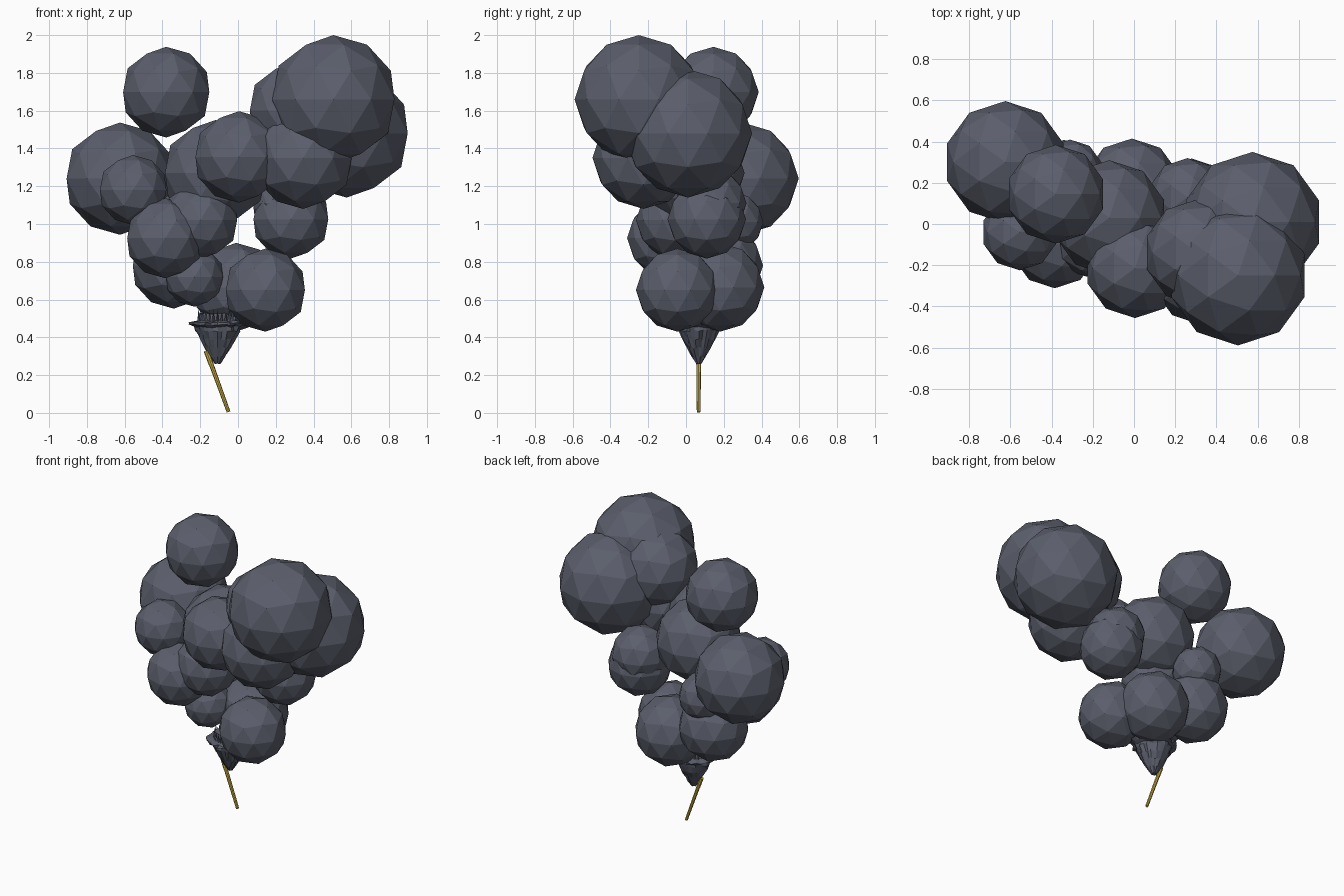
import bpy, bmesh, math, random
from mathutils import Vector

if "Cube" in bpy.data.objects:
    bpy.data.objects.remove(bpy.data.objects["Cube"])
random.seed(4)


def material(name, color):
    m = bpy.data.materials.new(name)
    m.use_nodes = True
    m.diffuse_color = color
    m.node_tree.nodes["Principled BSDF"].inputs["Base Color"].default_value = color
    return m


SLATE = material("slate_grey", (0.105, 0.114, 0.15, 1))
BRASS = material("brass_yellow", (0.62, 0.45, 0.06, 1))


def finish(name, bm, mat):
    bmesh.ops.recalc_face_normals(bm, faces=bm.faces)
    me = bpy.data.meshes.new(name)
    bm.to_mesh(me)
    bm.free()
    me.materials.append(mat)
    ob = bpy.data.objects.new(name, me)
    bpy.context.collection.objects.link(ob)
    return ob


# Faceted puffs: x, y, z, radius
PUFFS = [
    (.505, -.25, 1.66, .34), (.575, .01, 1.48, .34), (.31, -.14, 1.60, .26),
    (.345, -.225, 1.35, .27), (.005, -.215, 1.355, .242), (-.38, .145, 1.698, .24),
    (-.625, .30, 1.24, .297), (-.555, -.04, 1.18, .185), (-.385, -.10, .925, .212),
    (-.34, .18, .78, .228), (-.23, .0, .72, .158), (-.01, .18, .665, .235),
    (.145, -.045, .65, .22), (.28, .11, 1.025, .208), (.26, .13, 1.11, .19),
    (-.12, .03, 1.27, .28), (-.20, -.06, 1.02, .205), (-.31, .25, 1.01, .16),
]
for i, (x, y, z, r) in enumerate(PUFFS):
    bm = bmesh.new()
    bmesh.ops.create_icosphere(bm, subdivisions=2, radius=r)
    ob = finish(f"puff_{i + 1:02d}", bm, SLATE)
    ob.location = (x, y, z)

# Ragged nozzle: jittered rings lofted from the tip to the flared rim
PROFILE = [(.015, .262), (.042, .30), (.068, .345), (.093, .39), (.116, .435),
           (.12, .455), (.153, .467), (.153, .478), (.105, .488), (.095, .525)]
SIDES = 28
bm = bmesh.new()
rings = []
for r, z in PROFILE:
    ring = []
    for k in range(SIDES):
        a = math.tau * k / SIDES
        rr = r * random.uniform(.86, 1.06)
        dz = random.uniform(-.005, .005)
        ring.append(bm.verts.new((-.108 + rr * math.cos(a), .068 + .92 * rr * math.sin(a), z + dz)))
    rings.append(ring)
for low, high in zip(rings, rings[1:]):
    for k in range(SIDES):
        n = (k + 1) % SIDES
        bm.faces.new((low[k], low[n], high[n], high[k]))
bm.faces.new(rings[0])
bm.faces.new(rings[-1])
finish("ragged_nozzle", bm, SLATE)

# Crown of thin spikes above the rim
bm = bmesh.new()
for k in range(SIDES):
    a = math.tau * k / SIDES
    out = Vector((math.cos(a), math.sin(a), 0))
    side = Vector((-out.y, out.x, 0)) * .008
    base = Vector((-.108, .068, .48)) + out * .092
    tip = bm.verts.new(base + Vector((0, 0, random.uniform(.055, .085))) + out * .012)
    foot = [bm.verts.new(base + d) for d in (side, -side, out * .014)]
    for j in range(3):
        bm.faces.new((foot[j], foot[(j + 1) % 3], tip))
    bm.faces.new(foot)
finish("nozzle_crown", bm, SLATE)


# Slanted metal rod with a thicker upper end
def rod(name, start, end, r1, r2):
    start, end = Vector(start), Vector(end)
    axis = end - start
    bm = bmesh.new()
    bmesh.ops.create_cone(bm, cap_ends=True, segments=8, radius1=r1, radius2=r2, depth=axis.length)
    ob = finish(name, bm, BRASS)
    ob.rotation_mode = "QUATERNION"
    ob.rotation_quaternion = axis.to_track_quat("Z", "Y")
    ob.location = (start + end) / 2


rod("rod", (-.05, .067, .005), (-.168, .067, .33), .010, .013)
rod("rod_collar", (-.142, .067, .258), (-.168, .067, .33), .0135, .0145)
